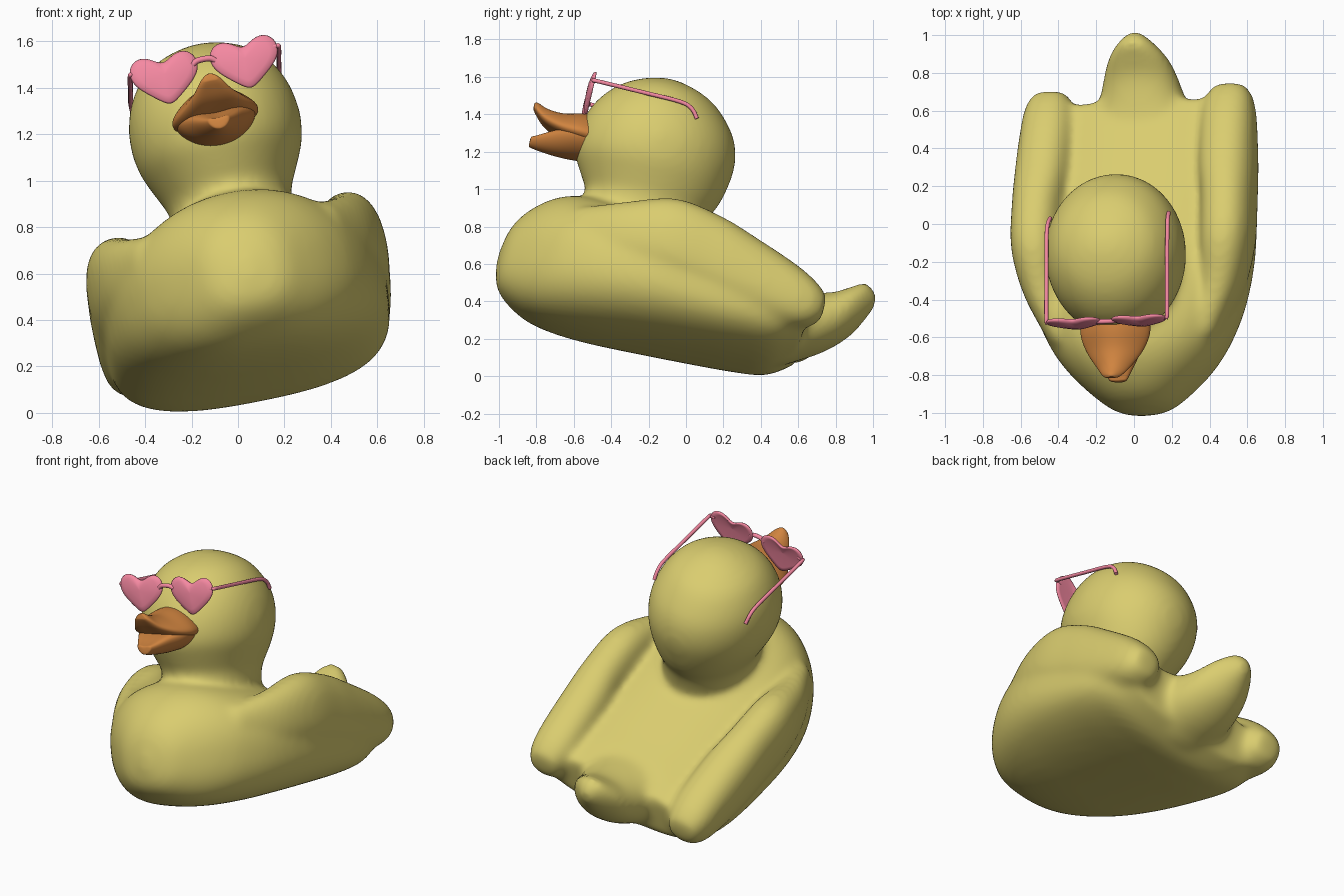
import bpy, bmesh
from math import sin, cos, pi, radians
from mathutils import Matrix

if "Cube" in bpy.data.objects:
    bpy.data.objects.remove(bpy.data.objects["Cube"])

# Everything is modelled upright and symmetric, then tipped back and to one side
TILT = (Matrix.Translation((0.03, 0, 0.5))
        @ Matrix.Rotation(radians(-13), 4, 'X') @ Matrix.Rotation(radians(-11.5), 4, 'Y'))


def material(name, rgb):
    m = bpy.data.materials.new(name)
    m.diffuse_color = (*rgb, 1)
    m.use_nodes = True
    m.node_tree.nodes["Principled BSDF"].inputs["Base Color"].default_value = m.diffuse_color
    return m


YELLOW = material("yellow", (0.70, 0.61, 0.16))
ORANGE = material("orange", (0.63, 0.23, 0.05))
PINK = material("pink", (0.92, 0.25, 0.36))


def place(name, data, mat):
    ob = bpy.data.objects.new(name, data)
    bpy.context.collection.objects.link(ob)
    data.materials.append(mat)
    ob.matrix_world = TILT
    return ob


def finish(name, bm, mat):
    bmesh.ops.recalc_face_normals(bm, faces=bm.faces)
    me = bpy.data.meshes.new(name)
    bm.to_mesh(me)
    bm.free()
    me.shade_smooth()
    return place(name, me, mat)


def smooth_rows(rows, steps=6):
    """Catmull-Rom interpolation of section parameters."""
    out = []
    for i in range(len(rows) - 1):
        quad = (rows[max(i - 1, 0)], rows[i], rows[i + 1], rows[min(i + 2, len(rows) - 1)])
        for s in range(steps):
            t = s / steps
            out.append([0.5 * (2 * b + (c - a) * t + (2 * a - 5 * b + 4 * c - d) * t * t
                               + (3 * b - a - 3 * c + d) * t ** 3) for a, b, c, d in zip(*quad)])
    return out + [list(rows[-1])]


def loft(bm, rings):
    loops = [[bm.verts.new(p) for p in r] for r in rings]
    n = len(loops[0])
    for a, b in zip(loops, loops[1:]):
        for i in range(n):
            bm.faces.new((a[i], a[(i + 1) % n], b[(i + 1) % n], b[i]))
    bm.faces.new(loops[0])
    bm.faces.new(loops[-1])


def power(v, n):
    return (1 if v >= 0 else -1) * abs(v) ** (2 / n)


def section(y, x, w, lo, hi, top=2.3, bottom=2.3, n=40):
    """Superellipse across the body, at depth y."""
    pts = []
    for i in range(n):
        a = 2 * pi * i / n
        e = top if sin(a) >= 0 else bottom
        pts.append((x + w * power(cos(a), e), y, (lo + hi) / 2 + (hi - lo) / 2 * power(sin(a), e)))
    return pts


# Body: core, wings, tail and head merged into one soft skin
core = [(-1.01, .03, -.15, -.06), (-.98, .15, -.25, .07), (-.91, .25, -.32, .18),
        (-.79, .375, -.38, .275), (-.65, .475, -.405, .318), (-.45, .56, -.41, .312),
        (-.20, .61, -.40, .27), (.10, .62, -.385, .19), (.35, .61, -.37, .125),
        (.53, .57, -.345, .08), (.67, .50, -.25, .03)]
wing = [(-.66, .37, .08, -.08, .19), (-.40, .475, .11, -.08, .265), (-.15, .51, .14, -.11, .332),
        (.10, .51, .145, -.15, .295), (.30, .495, .155, -.19, .23), (.55, .485, .148, -.21, .135),
        (.68, .485, .125, -.185, .065), (.75, .485, .08, -.13, .005)]
tail = [(.45, .36, -.32, .07), (.58, .29, -.32, .085), (.68, .235, -.27, .10), (.78, .205, -.21, .125),
        (.87, .17, -.135, .18), (.94, .115, -.05, .22), (1.01, .035, .09, .17)]
# height, front, back, half width
head = [(.00, -.60, .00, .24), (.20, -.63, .02, .26), (.32, -.635, .03, .265),
        (.375, -.637, .042, .275), (.45, -.68, .078, .31), (.56, -.737, .105, .358),
        (.68, -.743, .115, .373), (.80, -.712, .085, .354), (.90, -.65, .015, .307),
        (.98, -.56, -.075, .235), (1.035, -.44, -.20, .125), (1.057, -.34, -.30, .02)]
bm = bmesh.new()
loft(bm, [section(y, -.01, w, lo, hi, 2.15, 2.6) for y, w, lo, hi in smooth_rows(core)])
for side in (-1, 1):
    loft(bm, [section(y, side * x - .012, w, lo, hi) for y, x, w, lo, hi in smooth_rows(wing)])
loft(bm, [section(y, 0, w, lo, hi, 2.1, 2.1) for y, w, lo, hi in smooth_rows(tail)])
loft(bm, [[(.007 + w * cos(2 * pi * i / 48), (f + b) / 2 + (b - f) / 2 * sin(2 * pi * i / 48), z)
           for i in range(48)] for z, f, b, w in smooth_rows(head)])
body = finish("body_and_head", bm, YELLOW)
skin = body.modifiers.new("skin", 'REMESH')
skin.mode = 'VOXEL'
skin.voxel_size = 0.018
skin.use_smooth_shade = True
soft = body.modifiers.new("soft", 'SMOOTH')
soft.factor = 0.5
soft.iterations = 26


# Beak halves: depth, half width, bottom, top
def bill(name, rows, outline):
    bm = bmesh.new()
    shape = outline + [(-x, z) for x, z in outline[-2:0:-1]]
    loft(bm, [[(x * w, y, lo + z * (hi - lo)) for x, z in shape] for y, w, lo, hi in smooth_rows(rows, 3)])
    ob = finish(name, bm, ORANGE)
    ob.modifiers.new("round", 'SUBSURF').levels = 2
    ob.modifiers["round"].render_levels = 2


bill("upper_beak",
     [(-.64, .18, .60, .78), (-.74, .192, .605, .775), (-.84, .155, .625, .75),
      (-.93, .095, .665, .755), (-.985, .055, .715, .775), (-1.005, .03, .74, .77)],
     [(0, 1.03), (.5, .85), (.95, .4), (1.03, .15), (.75, -.03), (0, .05)])
bill("lower_beak",
     [(-.64, .18, .525, .67), (-.76, .18, .515, .67), (-.86, .125, .515, .64),
      (-.94, .075, .522, .60), (-.985, .045, .53, .58)],
     [(0, .85), (.6, 1), (1.03, .9), (.88, .45), (.5, .08), (0, -.05)])


# Heart shaped lenses, slightly domed
def heart(a):
    z = (13 * cos(a) - 5 * cos(2 * a) - 2 * cos(3 * a) - cos(4 * a)) / 16
    return .45 * sin(a) ** 3 + .55 * sin(a), .8 * z + .2 * cos(a)


for side, label in ((-1, "left"), (1, "right")):
    bm = bmesh.new()
    rings = [(.04, -.024), (.4, -.022), (.75, -.015), (.95, -.008), (1, 0), (.97, .008), (.8, .006), (.04, -.004)]
    loft(bm, [[(side * .176 + .148 * s * heart(2 * pi * i / 64)[0], -.725 + y,
                .866 + .123 * s * heart(2 * pi * i / 64)[1]) for i in range(64)] for s, y in rings])
    finish(label + "_lens", bm, PINK)


# Glasses frame: bridge and two side arms
def tube(name, pts, radius):
    cu = bpy.data.curves.new(name, 'CURVE')
    cu.dimensions = '3D'
    cu.bevel_depth = radius
    cu.bevel_resolution = 3
    cu.use_fill_caps = True
    pts = smooth_rows(pts, 5)
    sp = cu.splines.new('POLY')
    sp.points.add(len(pts) - 1)
    for p, co in zip(sp.points, pts):
        p.co = (*co, 1)
    sp.use_smooth = True
    place(name, cu, PINK)


tube("bridge", [(-.05, -.728, .885), (-.025, -.732, .898), (.025, -.732, .898), (.05, -.728, .885)], .013)
for side, label in ((-1, "left"), (1, "right")):
    tube(label + "_arm", [(.004 + side * x, y, z) for x, y, z in
                          ((.29, -.725, .895), (.318, -.722, .895), (.326, -.70, .895), (.326, -.45, .892),
                           (.326, -.25, .888), (.324, -.18, .866), (.32, -.14, .82))], .011)
